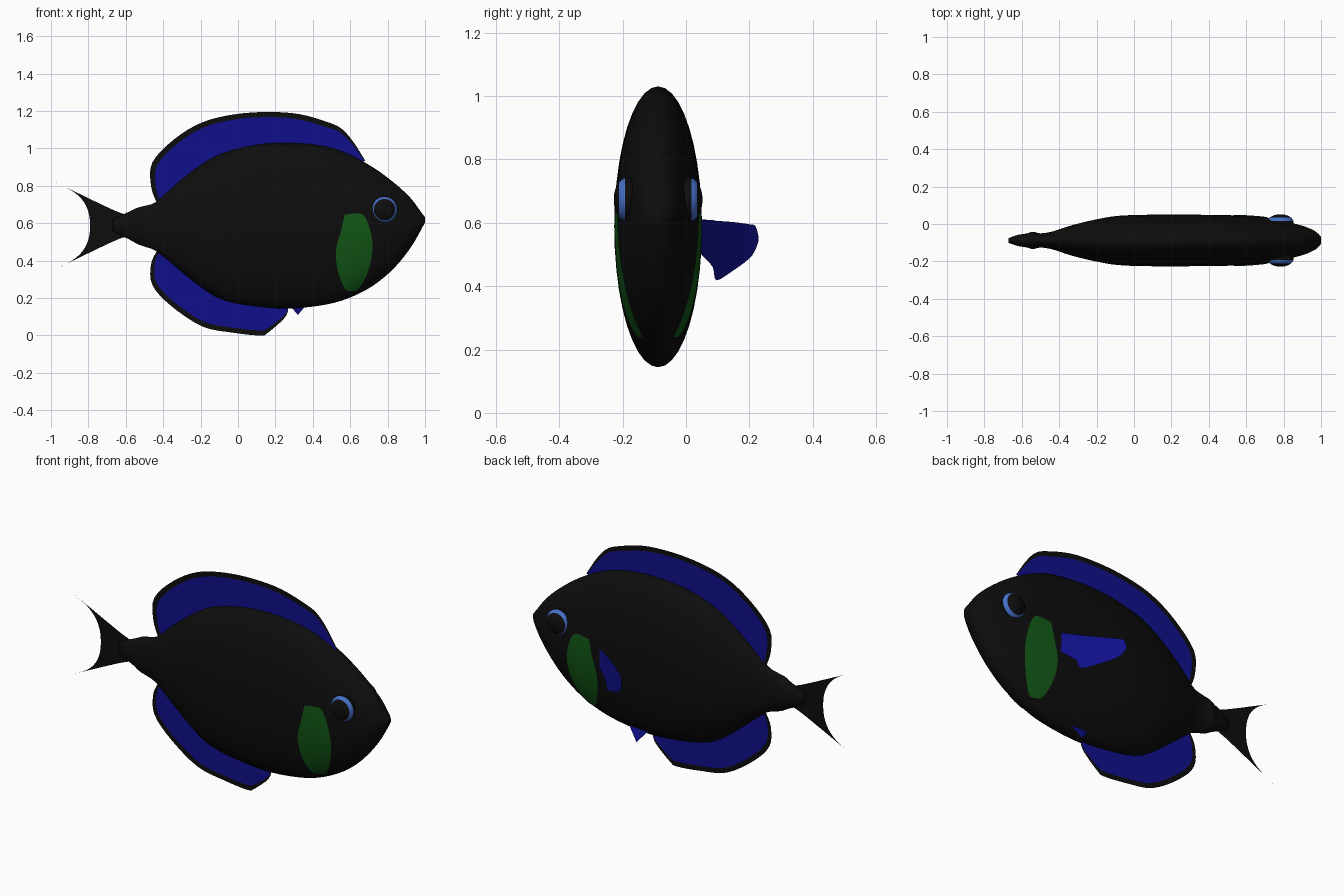
import bpy, bmesh, math
from mathutils import Vector

if "Cube" in bpy.data.objects:
    bpy.data.objects.remove(bpy.data.objects["Cube"])

YC = -0.088  # centre plane of the fish


def mat(name, rgb):
    m = bpy.data.materials.new(name)
    m.diffuse_color = (*rgb, 1)
    m.use_nodes = True
    m.node_tree.nodes["Principled BSDF"].inputs["Base Color"].default_value = m.diffuse_color
    return m


BLACK = mat("black", (0.004, 0.004, 0.004))
BLUE = mat("fin blue", (0.005, 0.005, 0.26))
GREEN = mat("gill green", (0.006, 0.095, 0.008))
IRIS = mat("iris blue", (0.06, 0.16, 0.58))


def make(name, verts, faces, mats, idx=None, smooth=True):
    me = bpy.data.meshes.new(name)
    me.from_pydata([tuple(v) for v in verts], [], faces)
    for m in mats:
        me.materials.append(m)
    for i, p in enumerate(me.polygons):
        p.use_smooth = smooth
        if idx:
            p.material_index = idx[i]
    bm = bmesh.new()
    bm.from_mesh(me)
    bmesh.ops.recalc_face_normals(bm, faces=bm.faces)
    bm.to_mesh(me)
    bm.free()
    ob = bpy.data.objects.new(name, me)
    bpy.context.collection.objects.link(ob)
    return ob


def spline(pts, n=5):
    """Catmull-Rom curve through points of any dimension."""
    out = []
    for i in range(len(pts) - 1):
        a, b, c, d = (pts[max(i - 1, 0)], pts[i], pts[i + 1], pts[min(i + 2, len(pts) - 1)])
        for k in range(n):
            t = k / n
            out.append(tuple(0.5 * (2 * q + (r - p) * t + (2 * p - 5 * q + 4 * r - s) * t * t
                                    + (3 * q - p - 3 * r + s) * t ** 3)
                             for p, q, r, s in zip(a, b, c, d)))
    out.append(tuple(pts[-1]))
    return out


# Body: x, top z, bottom z, half width
STATIONS = spline([
    (-0.67, 0.62, 0.56, 0.013), (-0.62, 0.645, 0.532, 0.03), (-0.575, 0.665, 0.51, 0.037),
    (-0.54, 0.682, 0.49, 0.046), (-0.50, 0.693, 0.475, 0.038), (-0.435, 0.715, 0.45, 0.048),
    (-0.33, 0.81, 0.365, 0.082), (-0.2, 0.91, 0.26, 0.113), (-0.08, 0.975, 0.19, 0.132),
    (0.1, 1.02, 0.155, 0.138), (0.28, 1.03, 0.144, 0.138), (0.47, 1.01, 0.165, 0.136),
    (0.6, 0.965, 0.203, 0.131), (0.72, 0.9, 0.265, 0.12), (0.83, 0.82, 0.355, 0.097),
    (0.92, 0.738, 0.465, 0.072), (0.975, 0.665, 0.558, 0.045), (1.0, 0.632, 0.605, 0.018)], 3)


def half_width(x, z):
    """Half thickness of the body at a side-view position."""
    for a, b in zip(STATIONS, STATIONS[1:]):
        if a[0] <= x <= b[0]:
            f = (x - a[0]) / (b[0] - a[0])
            t, u, w = (p + (q - p) * f for p, q in zip(a[1:], b[1:]))
            return w * math.sqrt(max(0, 1 - ((z - (t + u) / 2) / ((t - u) / 2)) ** 2))
    return 0


N = 40
verts, faces = [], []
for x, t, b, w in STATIONS:
    for k in range(N):
        a = 2 * math.pi * k / N
        verts.append((x, YC + w * math.cos(a), (t + b) / 2 + (t - b) / 2 * math.sin(a)))
for i in range(len(STATIONS) - 1):
    for k in range(N):
        j = (k + 1) % N
        faces.append((i * N + k, i * N + j, (i + 1) * N + j, (i + 1) * N + k))
faces += [tuple(range(N)), tuple(range(len(verts) - N, len(verts)))]
make("body", verts, faces, [BLACK])


# Dorsal and anal fins: thin sheets with a black rim that tapers forwards
def rimmed_fin(name, outline, centre):
    pts = spline(outline, 4)
    verts, faces, idx = [], [], []
    for i, p in enumerate(pts):
        rim = 0.046 * min(1, 0.1 + 3 * (1 - i / (len(pts) - 1)))
        for t in (0, rim, 0.4):
            x, z = (a + (c - a) * t for a, c in zip(p, centre))
            verts.append((x, YC, z))
    for i in range(len(pts) - 1):
        for r in range(2):
            a = i * 3 + r
            faces.append((a, a + 1, a + 4, a + 3))
            idx.append(r)
    make(name, verts, faces, [BLACK, BLUE], idx, False)


rimmed_fin("dorsal_fin", [(-0.435, 0.71), (-0.465, 0.80), (-0.458, 0.925), (-0.34, 1.05),
                          (-0.19, 1.14), (-0.02, 1.182), (0.16, 1.195), (0.33, 1.183),
                          (0.49, 1.137), (0.56, 1.10), (0.62, 1.03), (0.68, 0.935)], (0.1, 0.6))
rimmed_fin("anal_fin", [(-0.435, 0.45), (-0.465, 0.38), (-0.458, 0.27), (-0.36, 0.16),
                        (-0.19, 0.048), (-0.02, 0.014), (0.12, 0.0), (0.16, 0.015),
                        (0.25, 0.095), (0.27, 0.15)], (0.0, 0.6))

# Tail: strips between the outer edge and the forked rear edge
upper = spline([(-0.60, 0.645), (-0.66, 0.668), (-0.75, 0.71), (-0.87, 0.768), (-1.0, 0.83)], 4)
fork = spline([(-0.79, 0.587), (-0.797, 0.65), (-0.825, 0.715), (-0.885, 0.772), (-1.0, 0.83)], 4)
verts, faces = [], []
for s in (1, -1):
    o = len(verts)
    for (ux, uz), (fx, fz) in zip(upper, fork):
        verts += [(ux, YC, 0.587 + s * (uz - 0.587)), (fx, YC, 0.587 + s * (fz - 0.587))]
    faces += [(o + 2 * i, o + 2 * i + 1, o + 2 * i + 3, o + 2 * i + 2) for i in range(len(upper) - 1)]
    faces.append((o, o + 1, len(verts)))
    verts.append((-0.60, YC, 0.587))
make("tail_fin", verts, faces, [BLACK], None, False)

# Pectoral fin on the rear flank only: y, upper z, lower z, sweeping backwards
sect = spline([(0.03, 0.612, 0.52), (0.055, 0.61, 0.493), (0.085, 0.608, 0.459),
               (0.096, 0.606, 0.418), (0.15, 0.602, 0.45), (0.2, 0.595, 0.487),
               (0.219, 0.59, 0.515), (0.228, 0.56, 0.54)], 3)
verts = []
for y, t, b in sect:
    x = 0.51 - (y - 0.045) * 1.47 - 0.015 * math.sin((y - 0.03) / 0.2 * math.pi)
    verts += [(x, y, t), (x, y, b)]
make("pectoral_fin", verts, [(2 * i, 2 * i + 1, 2 * i + 3, 2 * i + 2) for i in range(len(sect) - 1)],
     [BLUE])

# Small pelvic fin under the belly
make("pelvic_fin", [(0.26, -0.04, 0.18), (0.38, -0.04, 0.18), (0.32, -0.017, 0.11)],
     [(0, 1, 2)], [BLUE], None, False)

# Gill patches: thin plates that follow the body surface
OUT = spline([(0.57, 0.645), (0.62, 0.652), (0.67, 0.645), (0.705, 0.57), (0.72, 0.46), (0.695, 0.34),
              (0.645, 0.25), (0.605, 0.238), (0.57, 0.25), (0.535, 0.34), (0.523, 0.45), (0.548, 0.55),
              (0.57, 0.645)], 3)[:-1]
# Eyes: flattened domes with a blue ring
for side, label in ((-1, "front"), (1, "rear")):
    verts, faces, n, R = [], [], len(OUT), 8
    for r in range(1, R + 1):
        for x, z in OUT:
            px, pz = 0.62 + (x - 0.62) * r / R, 0.45 + (z - 0.45) * r / R
            verts.append((px, YC + side * (half_width(px, pz) + 0.004), pz))
    for r in range(R - 1):
        for k in range(n):
            j = (k + 1) % n
            faces.append((r * n + k, r * n + j, r * n + n + j, r * n + n + k))
    faces.append(tuple(range(n)))
    make("gill_patch_" + label, verts, faces, [GREEN])

    verts, faces, idx, n, R = [], [], [], 32, 20
    for r in range(1, R):
        a = math.pi * r / R
        for k in range(n):
            b = 2 * math.pi * k / n
            verts.append((0.783 + 0.07 * math.sin(a) * math.cos(b),
                          YC + side * (0.098 + 0.042 * math.cos(a)),
                          0.673 + 0.07 * math.sin(a) * math.sin(b)))
    for r in range(R - 2):
        h = math.cos(math.pi * (r + 1.5) / R)
        for k in range(n):
            j = (k + 1) % n
            faces.append((r * n + k, r * n + j, r * n + n + j, r * n + n + k))
            idx.append(1 if 0.2 < h < 0.6 else 0)
    faces += [tuple(range(n)), tuple(range(len(verts) - n, len(verts)))]
    make("eye_" + label, verts, faces, [BLACK, IRIS], idx + [0, 0])
